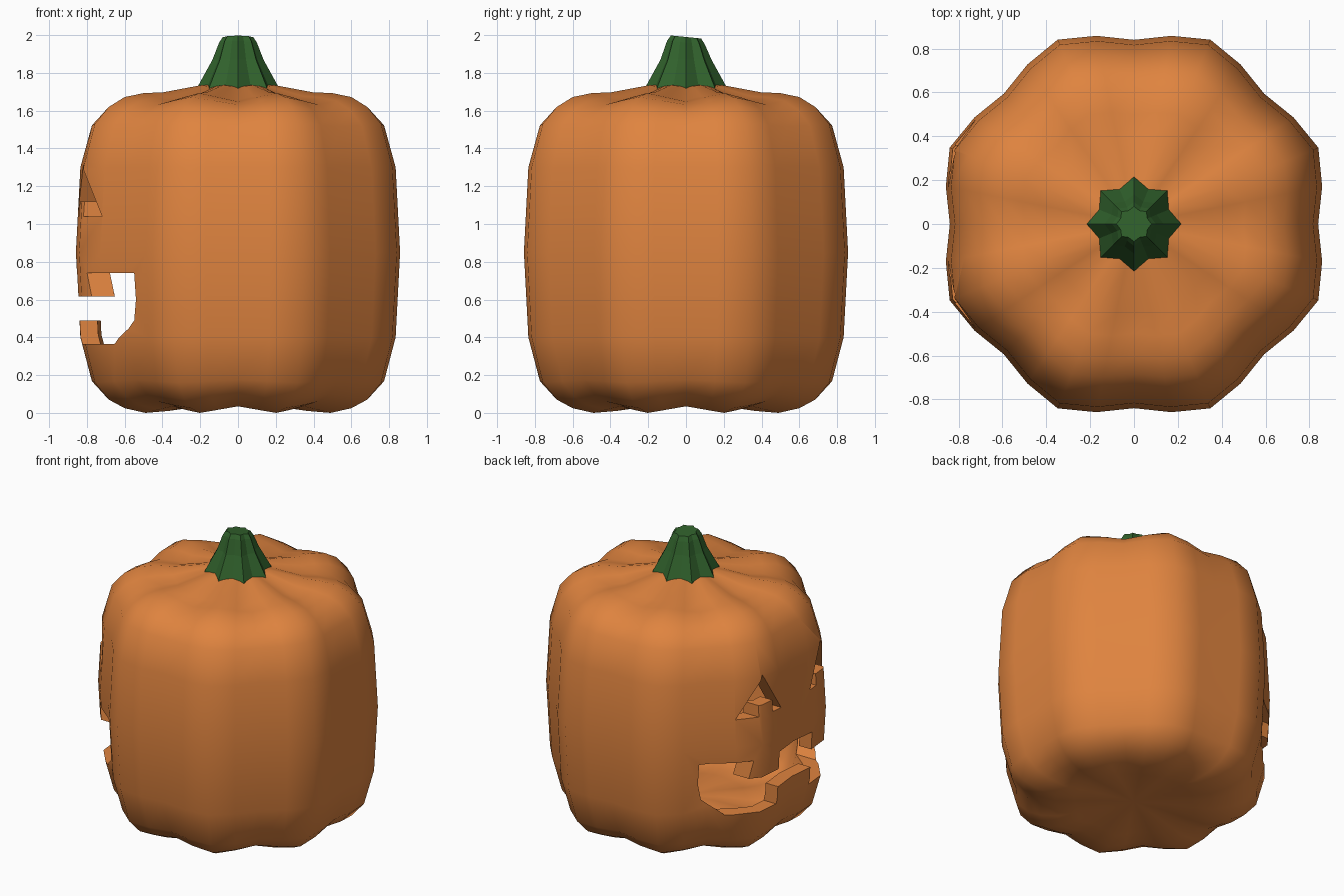
import bpy, bmesh
from math import cos, sin, pi

if "Cube" in bpy.data.objects:
    bpy.data.objects.remove(bpy.data.objects["Cube"])


def material(name, color):
    m = bpy.data.materials.new(name)
    m.diffuse_color = (*color, 1)
    m.use_nodes = True
    m.node_tree.nodes["Principled BSDF"].inputs["Base Color"].default_value = m.diffuse_color
    return m


def add_object(name, bm, mat=None):
    bmesh.ops.recalc_face_normals(bm, faces=bm.faces)
    me = bpy.data.meshes.new(name)
    bm.to_mesh(me)
    bm.free()
    ob = bpy.data.objects.new(name, me)
    bpy.context.collection.objects.link(ob)
    if mat:
        me.materials.append(mat)
    return ob


def bridge(bm, rings):
    for a, b in zip(rings, rings[1:]):
        n = len(a)
        for i in range(n):
            j = (i + 1) % n
            bm.faces.new((a[i], a[j], b[j], b[i]))


def cutter(name, outline):
    """Prism along x from a (y, z) outline, reaching into the hollow."""
    bm = bmesh.new()
    a = [bm.verts.new((-1.3, y, z)) for y, z in outline]
    b = [bm.verts.new((-0.2, y, z)) for y, z in outline]
    bridge(bm, [a, b])
    bm.faces.new(a)
    bm.faces.new(b)
    ob = add_object(name, bm)
    ob.hide_render = True
    return ob


orange = material("orange_skin", (0.74, 0.23, 0.05))
green = material("green_stem", (0.03, 0.12, 0.025))

# Pumpkin body: eight lobes; rings are (crest radius, z, groove dip toward the middle)
SEG = 32
profile = [(.22, .035, .005), (.40, .01, .025), (.53, 0, .035), (.65, .025, .035),
           (.74, .07, .03), (.82, .16, .015), (.885, .40, 0), (.91, .85, 0),
           (.885, 1.30, 0), (.82, 1.53, .015), (.74, 1.62, .03), (.65, 1.672, .04),
           (.54, 1.693, .045), (.43, 1.697, .04), (.21, 1.735, .01)]
bm = bmesh.new()
rings = []
for r, z, dip in profile:
    ring = []
    for i in range(SEG):
        t = 2 * pi * i / SEG
        groove = (1 + cos(8 * t)) / 2
        rr = r * (1 - .077 * groove)
        zz = z + dip * groove * (1 if z < .85 else -1)
        ring.append(bm.verts.new((rr * cos(t), rr * sin(t), zz)))
    rings.append(ring)
bridge(bm, rings)
for ring, z in ((rings[0], .04), (rings[-1], 1.735)):
    pole = bm.verts.new((0, 0, z))
    for i in range(SEG):
        bm.faces.new((ring[i], ring[(i + 1) % SEG], pole))
body = add_object("pumpkin_body", bm, orange)

# Hollow shell
shell = body.modifiers.new("shell", 'SOLIDIFY')
shell.thickness = .095
shell.offset = -1

# Carved face on the -x side: two notched triangle eyes and a toothed mouth
eye = [(.16, 1.04), (.24, 1.04), (.24, 1.12), (.36, 1.12), (.36, 1.04),
       (.48, 1.04), (.32, 1.32)]
half_mouth = [(.18, .74), (.18, .615), (.41, .615), (.39, .74), (.64, .74), (.64, .60),
              (.62, .49), (.545, .41), (.505, .365), (.18, .365), (.18, .49)]
mouth = half_mouth + [(-y, z) for y, z in reversed(half_mouth)]
cutters = [cutter("eye_cutter_left", eye),
           cutter("eye_cutter_right", [(-y, z) for y, z in eye]),
           cutter("mouth_cutter", mouth)]
for c in cutters:
    m = body.modifiers.new(c.name, 'BOOLEAN')
    m.operation = 'DIFFERENCE'
    m.solver = 'EXACT'
    m.object = c

bpy.context.view_layer.objects.active = body
body.select_set(True)
for m in list(body.modifiers):
    bpy.ops.object.modifier_apply(modifier=m.name)
for c in cutters:
    bpy.data.objects.remove(c)
bpy.ops.object.shade_smooth_by_angle(angle=.7)

# Stem: flat-shaded fluted cone with a slightly tilted top
bm = bmesh.new()
rings = []
for r, z in ((.225, 1.69), (.212, 1.73), (.135, 1.87), (.10, 1.96), (.08, 1.99)):
    ring = []
    for i in range(16):
        t = 2 * pi * i / 16
        rr = r * (1 if i % 2 == 0 else .82)
        tilt = -.1 * rr * sin(t) if z > 1.95 else 0
        ring.append(bm.verts.new((rr * cos(t), rr * sin(t), z + tilt)))
    rings.append(ring)
bridge(bm, rings)
bm.faces.new(rings[0])
bm.faces.new(rings[-1])
add_object("stem", bm, green)
